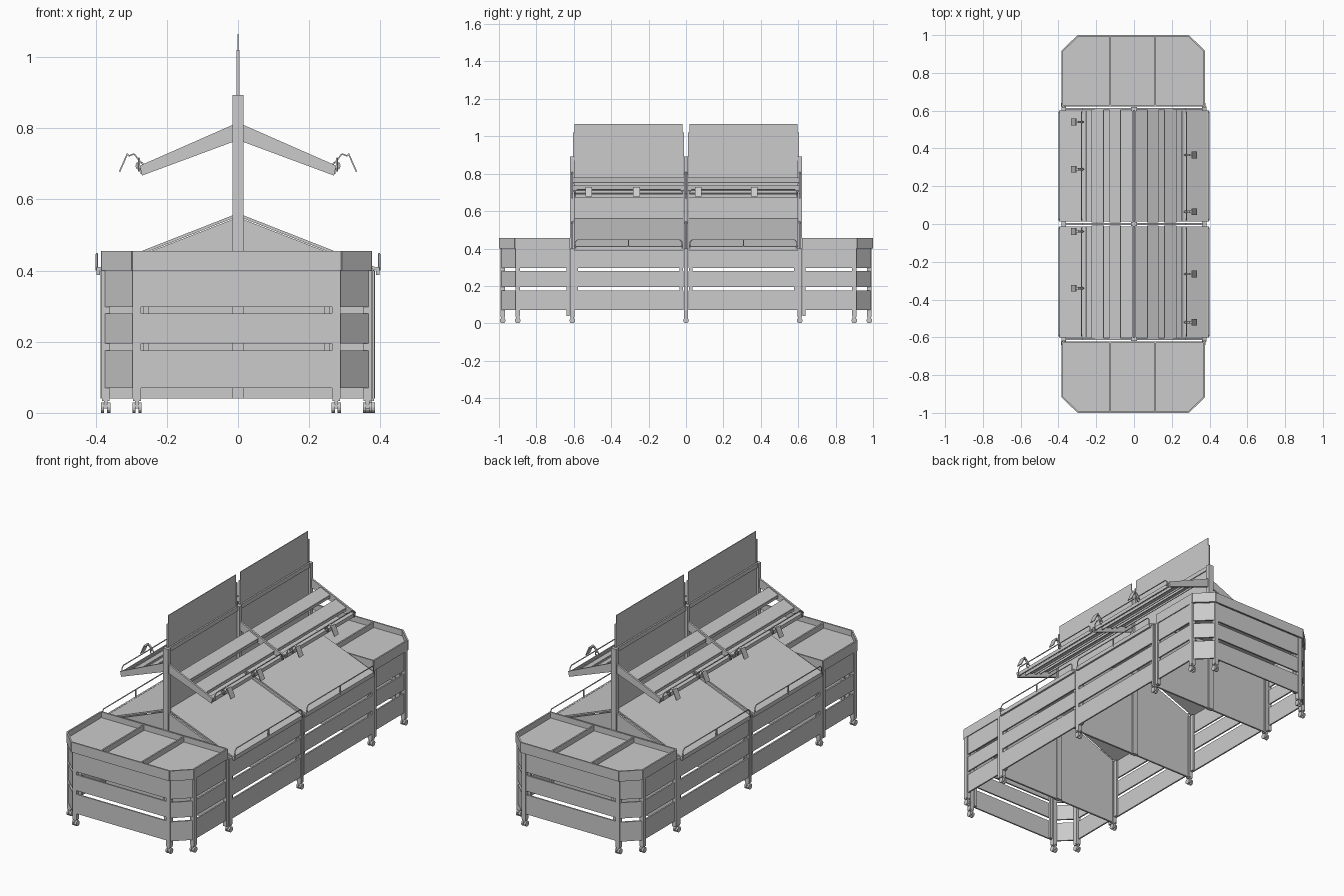
import bpy, bmesh, math
from mathutils import Vector

old = bpy.data.objects.get("Cube")
if old:
    bpy.data.objects.remove(old, do_unlink=True)

grey = bpy.data.materials.new("matte grey")
grey.use_nodes = True
colour = (0.6, 0.6, 0.6, 1)
grey.diffuse_color = colour
grey.node_tree.nodes["Principled BSDF"].inputs["Base Color"].default_value = colour


def add(name, mesh):
    mesh.materials.clear()
    mesh.materials.append(grey)
    ob = bpy.data.objects.new(name, mesh)
    bpy.context.scene.collection.objects.link(ob)
    return ob


def prism(name, pts, axis, lo, hi):
    """Extrude a flat outline along an axis from lo to hi."""
    place = {"x": lambda a, b, c: (c, a, b), "y": lambda a, b, c: (a, c, b),
             "z": lambda a, b, c: (a, b, c)}[axis]
    bm = bmesh.new()
    face = bm.faces.new([bm.verts.new(place(a, b, lo)) for a, b in pts])
    ext = bmesh.ops.extrude_face_region(bm, geom=[face])
    move = Vector(place(0, 0, hi - lo))
    bmesh.ops.translate(bm, vec=move, verts=[v for v in ext["geom"] if isinstance(v, bmesh.types.BMVert)])
    bmesh.ops.recalc_face_normals(bm, faces=bm.faces)
    mesh = bpy.data.meshes.new(name)
    bm.to_mesh(mesh)
    bm.free()
    return add(name, mesh)


def box(name, x0, x1, y0, y1, z0, z1):
    return prism(name, [(x0, y0), (x1, y0), (x1, y1), (x0, y1)], "z", z0, z1)


def strip(name, p, q, z0, z1, t=0.008):
    """Upright board between two plan points."""
    p, q = Vector(p), Vector(q)
    d = (q - p).normalized() * t / 2
    n = Vector((-d.y, d.x))
    return prism(name, [p + n, q + n, q - n, p - n], "z", z0, z1)


def ribbon(name, p, q, y0, y1, t=0.004):
    """Sloping board between two (x, z) points, running along y."""
    p, q = Vector(p), Vector(q)
    d = (q - p).normalized() * t / 2
    n = Vector((-d.y, d.x))
    return prism(name, [p + n, q + n, q - n, p - n], "y", y0, y1)


def wire(name, pts, r=0.003):
    curve = bpy.data.curves.new(name, "CURVE")
    curve.dimensions = "3D"
    curve.bevel_depth = r
    curve.bevel_resolution = 1
    curve.use_fill_caps = True
    sp = curve.splines.new("POLY")
    sp.points.add(len(pts) - 1)
    for point, co in zip(sp.points, pts):
        point.co = (*co, 1)
    tmp = bpy.data.objects.new(name, curve)
    mesh = bpy.data.meshes.new_from_object(tmp)
    bpy.data.objects.remove(tmp)
    return add(name, mesh)


def guard(name, x, y0, y1, z0, z1, c=0.012):
    """Wire guard with clipped corners."""
    wire(name, [(x, y0, z0), (x, y0, z1 - c), (x, y0 + c, z1),
                (x, y1 - c, z1), (x, y1, z1 - c), (x, y1, z0)])


def caster(x, y):
    ring = [(y + 0.015 * math.cos(a * math.tau / 14), 0.015 + 0.015 * math.sin(a * math.tau / 14))
            for a in range(14)]
    for s in (-1, 1):
        prism("caster_wheel", ring, "x", x + s * 0.004, x + s * 0.013)
    box("caster_fork", x - 0.005, x + 0.005, y - 0.01, y + 0.01, 0.012, 0.034)
    box("caster_plate", x - 0.011, x + 0.011, y - 0.011, y + 0.011, 0.034, 0.042)


def leg(x, y, w=0.012):
    box("leg", x - w, x + w, y - w, y + w, 0.04, 0.40)
    caster(x, y)


SLATS = [(0.07, 0.175), (0.195, 0.28), (0.297, 0.40)]


def slats(name, p, q):
    for z0, z1 in SLATS:
        strip(name, p, q, z0, z1)


# Cross partitions, centre posts and shelf arms
for y in (-0.608, 0, 0.608):
    prism("partition", [(-0.385, 0.04), (0.385, 0.04), (0.385, 0.40), (0, 0.55), (-0.385, 0.40)],
          "y", y - 0.005, y + 0.005)
    box("centre_post", -0.016, 0.016, y - 0.011, y + 0.011, 0.04, 0.893)
    for s in (-1, 1):
        leg(s * 0.372, y)
        prism("shelf_arm", [(s * 0.014, 0.81), (s * 0.014, 0.762), (s * 0.27, 0.667), (s * 0.276, 0.695)],
              "y", y - 0.005, y + 0.005)


def shelf_z(x):
    return 0.80 - 0.45 * (x - 0.016)


# The two display modules
for y0, y1 in ((-0.6, -0.014), (0.014, 0.6)):
    box("back_board", -0.005, 0.005, y0, y1, 0.55, 0.875)
    box("top_rail", -0.01, 0.01, y0, y1, 0.87, 0.893)
    box("sign_board", -0.002, 0.002, y0 + 0.004, y1 - 0.004, 0.893, 1.065)
    for y in (y0, y1):
        box("sign_holder", -0.004, 0.004, y - 0.004, y + 0.004, 0.89, 1.02)
    for s in (-1, 1):
        # Side panels with open slots
        slats("side_slat", (s * 0.38, y0), (s * 0.38, y1))
        for y in (y0 + 0.012, y1 - 0.012):
            box("slat_batten", s * 0.366, s * 0.376, y - 0.01, y + 0.01, 0.07, 0.40)
        # Sloping deck with its front lip and guard
        ribbon("deck", (0, 0.557), (s * 0.395, 0.402), y0, y1, 0.008)
        box("deck_lip", s * 0.388, s * 0.398, y0, y1, 0.388, 0.41)
        guard("deck_guard", s * 0.397, y0 + 0.008, y1 - 0.008, 0.40, 0.447)
        box("guard_stop", s * 0.394, s * 0.4, (y0 + y1) / 2 - 0.003, (y0 + y1) / 2 + 0.003, 0.40, 0.447)
        # Upper shelf planks, edge and guard
        for a, b in ((0.07, 0.128), (0.16, 0.224)):
            ribbon("shelf_plank", (s * a, shelf_z(a)), (s * b, shelf_z(b)), y0 - 0.005, y1 + 0.005, 0.006)
            for e in (a, b):
                box("plank_edge", s * e - 0.002, s * e + 0.002, y0, y1, shelf_z(e) - 0.014, shelf_z(e))
        ribbon("shelf_edge", (s * 0.252, shelf_z(0.252)), (s * 0.272, shelf_z(0.272)), y0, y1, 0.006)
        box("shelf_edge_lip", s * 0.268, s * 0.274, y0, y1, 0.672, 0.692)
        guard("shelf_guard", s * 0.278, y0 + 0.006, y1 - 0.006, 0.678, 0.715)

# Price tags clipped to the shelf guards
for s, places in ((-1, (0.54, 0.29, -0.04, -0.34)), (1, (0.365, 0.065, -0.265, -0.52))):
    for y in places:
        wire("tag_clip", [(s * (0.276 + 0.01 * math.cos(a * math.tau / 10)), y,
                           0.695 + 0.01 * math.sin(a * math.tau / 10)) for a in range(11)])
        ribbon("tag_arm", (s * 0.272, 0.702), (s * 0.292, 0.728), y - 0.006, y + 0.006)
        ribbon("tag_bridge", (s * 0.292, 0.728), (s * 0.308, 0.722), y - 0.006, y + 0.006)
        ribbon("tag_hook", (s * 0.306, 0.722), (s * 0.312, 0.728), y - 0.018, y + 0.018)
        ribbon("tag_plate", (s * 0.311, 0.728), (s * 0.333, 0.678), y - 0.018, y + 0.018)

# End tables with clipped outer corners
CX = -0.004
for e in (-1, 1):
    def outline(w, inner, clip, outer, corner):
        half = [(w, inner), (w, clip), (corner, outer)]
        pts = half + [(-x, y) for x, y in reversed(half)]
        return [(x + CX, y * e) for x, y in pts]

    rim = outline(0.377, 0.625, 0.915, 0.996, 0.293)
    for i, p in enumerate(rim):
        strip("tray_rim", p, rim[(i + 1) % len(rim)], 0.40, 0.455)
    prism("tray_floor", rim, "z", 0.418, 0.424)
    for x in (-0.125, 0.113):
        strip("tray_divider", (x, e * 0.625), (x, e * 0.995), 0.424, 0.452)
    body = outline(0.372, 0.64, 0.905, 0.986, 0.288)
    for p, q in zip(body, body[1:]):
        slats("table_slat", p, q)
    for s in (-1, 1):
        leg(CX + s * 0.28, e * 0.98)
        leg(CX + s * 0.368, e * 0.9)
        box("inner_post", CX + s * 0.372 - 0.011, CX + s * 0.372 + 0.011,
            min(e * 0.623, e * 0.64), max(e * 0.623, e * 0.64), 0.04, 0.40)
        box("slat_batten", CX + s * 0.255 - 0.008, CX + s * 0.255 + 0.008,
            e * 0.975 - 0.005, e * 0.975 + 0.005, 0.07, 0.40)
